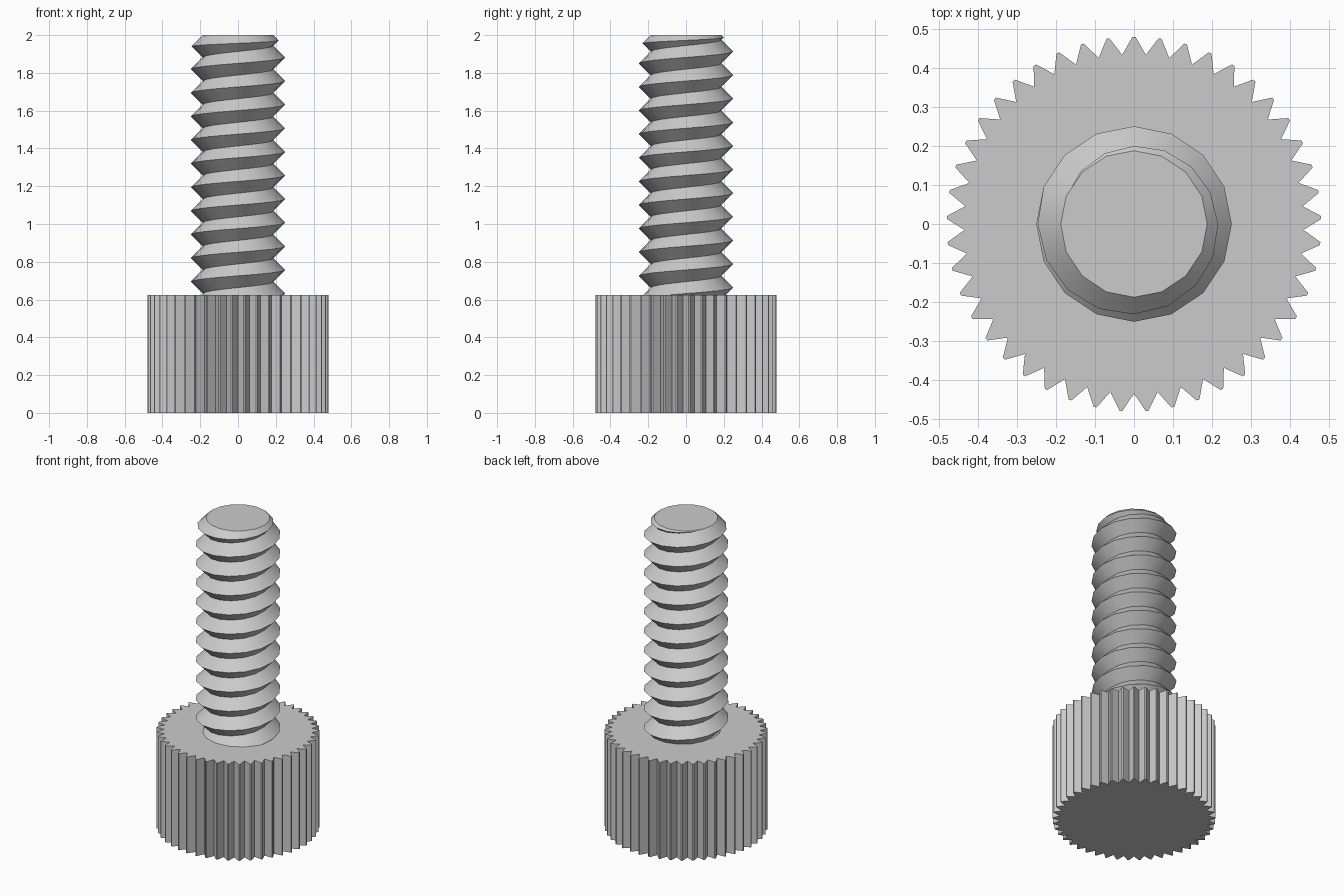
import bpy, bmesh
from math import sin, cos, pi, radians

cube = bpy.data.objects.get("Cube")
if cube:
    bpy.data.objects.remove(cube, do_unlink=True)

# Single plain metal colour
steel = bpy.data.materials.new("light grey metal")
steel.use_nodes = True
steel.diffuse_color = (0.6, 0.6, 0.6, 1)
steel.node_tree.nodes["Principled BSDF"].inputs["Base Color"].default_value = (0.6, 0.6, 0.6, 1)


def finish(bm, name):
    bmesh.ops.recalc_face_normals(bm, faces=bm.faces[:])
    mesh = bpy.data.meshes.new(name)
    bm.to_mesh(mesh)
    bm.free()
    mesh.materials.append(steel)
    obj = bpy.data.objects.new(name, mesh)
    bpy.context.collection.objects.link(obj)
    return obj


# Knurled head: extruded ring of pointed teeth
TEETH, HEAD_TOP = 45, 0.625
TIP, VALLEY = 0.479, 0.434
bm = bmesh.new()
outline = []
for i in range(TEETH):
    a = radians(90) + i * 2 * pi / TEETH
    for offset, r in ((-0.008, TIP), (0.008, TIP), (pi / TEETH, VALLEY)):
        outline.append(bm.verts.new((r * cos(a + offset), r * sin(a + offset), 0)))
base = bm.faces.new(outline)
top = bmesh.ops.extrude_face_region(bm, geom=[base], use_keep_orig=True)["geom"]
bmesh.ops.translate(bm, vec=(0, 0, HEAD_TOP),
                    verts=[g for g in top if isinstance(g, bmesh.types.BMVert)])
finish(bm, "knurled_head")

# Threaded shank: helical crests and roots, clipped by a 45 degree end chamfer
SIDES, PITCH, CORE, CREST = 16, 0.125, 0.1875, 0.25
END, FIRST_CREST = 2.0, 0.632


def thread_point(bm, col, row):
    a = col * 2 * pi / SIDES
    z = FIRST_CREST + PITCH * (col / SIDES + row / 2)
    if row % 2:                                  # root
        r, z = CORE, min(z, END)
    elif z > END - (CREST - CORE):               # crest cut by the chamfer
        z = min((z - PITCH / 2 + END) / 2, END)
        r = CORE + END - z
    else:                                        # full crest
        r = CREST
    return bm.verts.new((r * cos(a), r * sin(a), z))


bm = bmesh.new()
columns = [[thread_point(bm, c, r) for r in range(-4, 26)] for c in range(SIDES + 1)]
for left, right in zip(columns, columns[1:]):
    for k in range(len(left) - 1):
        bm.faces.new((left[k], right[k], right[k + 1], left[k + 1]))
bmesh.ops.remove_doubles(bm, verts=bm.verts[:], dist=0.0002)
rim = [e for e in bm.edges if e.is_boundary and all(v.co.z > END - 0.001 for v in e.verts)]
bmesh.ops.holes_fill(bm, edges=rim, sides=0)
shank = finish(bm, "threaded_shank")

bpy.ops.object.select_all(action='DESELECT')
shank.select_set(True)
bpy.context.view_layer.objects.active = shank
bpy.ops.object.shade_smooth_by_angle(angle=radians(30))
